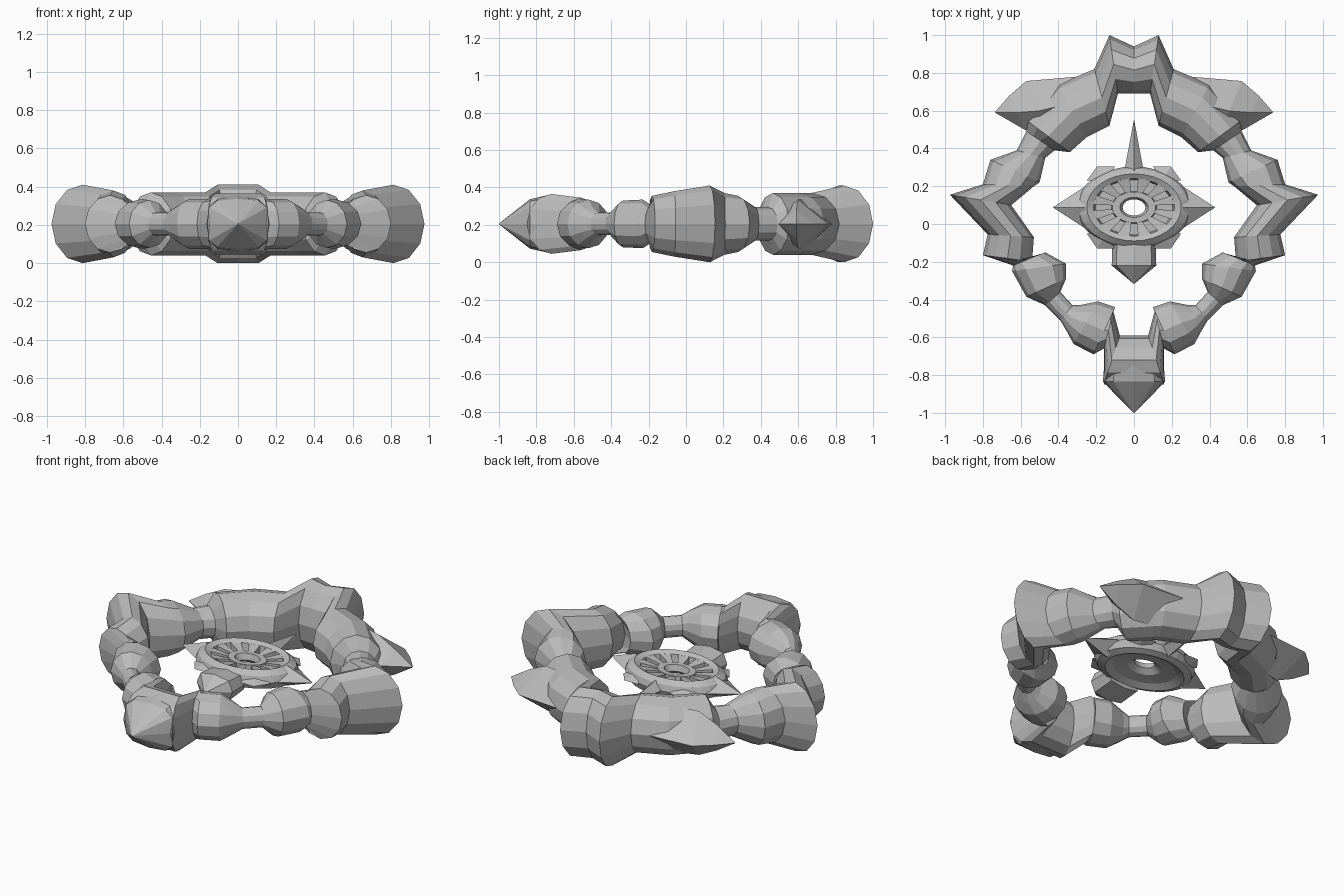
import bpy, bmesh, math
from mathutils import Vector

if "Cube" in bpy.data.objects:
    bpy.data.objects.remove(bpy.data.objects["Cube"])

ZC = 0.205
grey = bpy.data.materials.new("stone_grey")
grey.diffuse_color = (0.5, 0.5, 0.5, 1)
grey.use_nodes = True
grey.node_tree.nodes["Principled BSDF"].inputs["Base Color"].default_value = grey.diffuse_color


def finish(name, bm, mirror=False):
    bmesh.ops.remove_doubles(bm, verts=bm.verts, dist=1e-4)
    bmesh.ops.recalc_face_normals(bm, faces=bm.faces)
    me = bpy.data.meshes.new(name)
    bm.to_mesh(me)
    bm.free()
    me.materials.append(grey)
    ob = bpy.data.objects.new(name, me)
    bpy.context.collection.objects.link(ob)
    if mirror:
        m = ob.modifiers.new("mirror", 'MIRROR')
        m.use_clip = True
        m.merge_threshold = 0.001
    return ob


def loft(name, stations, sides, mirror=True, zc=ZC, caps=False, power=1.0):
    """Skin elliptical sections given as inner x,y, outer x,y, half height.
    A power under 1 makes the section boxier."""
    def sq(v):
        return math.copysign(abs(v) ** power, v) if abs(v) > 1e-6 else 0
    bm = bmesh.new()
    rings = []
    for ix, iy, ox, oy, h in stations:
        a, b = Vector((ix, iy, zc)), Vector((ox, oy, zc))
        mid, half = (a + b) / 2, (b - a) / 2
        ring = []
        for k in range(sides):
            t = 2 * math.pi * k / sides
            ring.append(bm.verts.new(mid + half * sq(math.cos(t)) + Vector((0, 0, h * sq(math.sin(t))))))
        rings.append(ring)
    for r, s in zip(rings, rings[1:]):
        for k in range(sides):
            j = (k + 1) % sides
            bm.faces.new((r[k], r[j], s[j], s[k]))
    if caps:
        bm.faces.new(rings[0])
        bm.faces.new(rings[-1])
    return finish(name, bm, mirror)


def spike(name, base, tip, mirror=False):
    """Pyramid from a planar base polygon to a tip."""
    bm = bmesh.new()
    vs = [bm.verts.new(p) for p in base]
    t = bm.verts.new(tip)
    bm.faces.new(vs)
    for k in range(len(vs)):
        bm.faces.new((vs[k], vs[(k + 1) % len(vs)], t))
    return finish(name, bm, mirror)


# Frame: right half from top centre to bottom centre, mirrored
loft("frame_ring", [
    (0, .69, 0, .94, .205), (.085, .69, .13, 1.0, .205),
    (.13, .52, .21, .82, .165), (.25, .46, .40, .74, .165),
    (.34, .38, .57, .55, .165), (.42, .39, .57, .49, .09),
    (.47, .35, .62, .39, .09), (.50, .22, .76, .34, .15),
    (.53, .20, .80, .21, .165), (.65, .10, .975, .155, .205),
    (.53, -.07, .775, -.055, .175), (.54, -.20, .80, -.165, .15),
    (.47, -.15, .64, -.22, .10), (.36, -.21, .645, -.25, .13),
    (.36, -.29, .57, -.385, .125), (.39, -.36, .47, -.43, .06),
    (.325, -.43, .39, -.51, .06), (.29, -.43, .355, -.57, .09),
    (.19, -.41, .32, -.635, .13), (.10, -.44, .215, -.69, .13),
    (.11, -.46, .16, -.66, .14), (.075, -.59, .16, -.85, .16),
    (0, -.59, 0, -.85, .16)], 12)

# Swept horns on the upper corners, thin and flush with the ring
loft("corner_horn", [
    (.28, .52, .30, .78, .14), (.44, .44, .57, .757, .13),
    (.58, .50, .66, .68, .075), (.733, .588, .737, .592, .003)], 4, caps=True)

# Pointed bottom of the frame
loft("bottom_point", [
    (-.155, -.72, .155, -.72, .158), (-.165, -.835, .165, -.835, .132),
    (-.002, -1, .002, -1, .002)], 12, mirror=False, caps=True, power=.6)

# Central oval medallion
CY, SQ, SEG, DZ = .088, .71, 32, -.03


def oval(r, a, z):
    return (r * math.cos(a), CY + SQ * r * math.sin(a), z + DZ)


profile = [(.06, .25), (.075, .285), (.115, .285), (.12, .25), (.205, .25), (.215, .295),
           (.25, .31), (.29, .285), (.305, .25), (.285, .21), (.24, .195), (.19, .215),
           (.10, .225)]
bm = bmesh.new()
rings = [[bm.verts.new(oval(r, 2 * math.pi * k / SEG, z)) for r, z in profile] for k in range(SEG)]
n = len(profile)
for k in range(SEG):
    a, b = rings[k], rings[(k + 1) % SEG]
    for i in range(n):
        j = (i + 1) % n
        bm.faces.new((a[i], a[j], b[j], b[i]))
finish("medallion_disc", bm)

# Raised wedge spokes between hub and rim
bm = bmesh.new()
for k in range(12):
    c = 2 * math.pi * (k + .5) / 12
    quad = [(.11, c - .13), (.22, c - .16), (.22, c + .16), (.11, c + .13)]
    lo = [bm.verts.new(oval(r, a, .245)) for r, a in quad]
    hi = [bm.verts.new(oval(r, a, .28 if r < .2 else .295)) for r, a in quad]
    bm.faces.new(hi)
    bm.faces.new(lo)
    for i in range(4):
        j = (i + 1) % 4
        bm.faces.new((lo[i], lo[j], hi[j], hi[i]))
finish("medallion_spokes", bm)

# Compass points
ZM = .25 + DZ
spike("north_point", [(-.055, .26, ZM), (0, .26, ZM + .05), (.055, .26, ZM), (0, .26, ZM - .05)],
      (0, .555, ZM))
spike("side_point", [(.26, CY - .11, ZM), (.26, CY, ZM + .06), (.26, CY + .11, ZM),
                     (.26, CY, ZM - .06)], (.43, CY, ZM), True)
for name, y, ty in (("upper_diagonal_point", .23, .305), ("lower_diagonal_point", -.05, -.13)):
    spike(name, [(.10, ty, ZM), (.15, y, ZM + .04), (.25, y, ZM), (.15, y, ZM - .04)],
          (.195, ty, ZM), True)

# Stout block with a point below the medallion
loft("south_block", [(-.115, -.08, .115, -.08, .06), (-.118, -.22, .118, -.22, .075),
                     (-.003, -.315, .003, -.315, .003)], 8, mirror=False, zc=.2, caps=True, power=.7)
